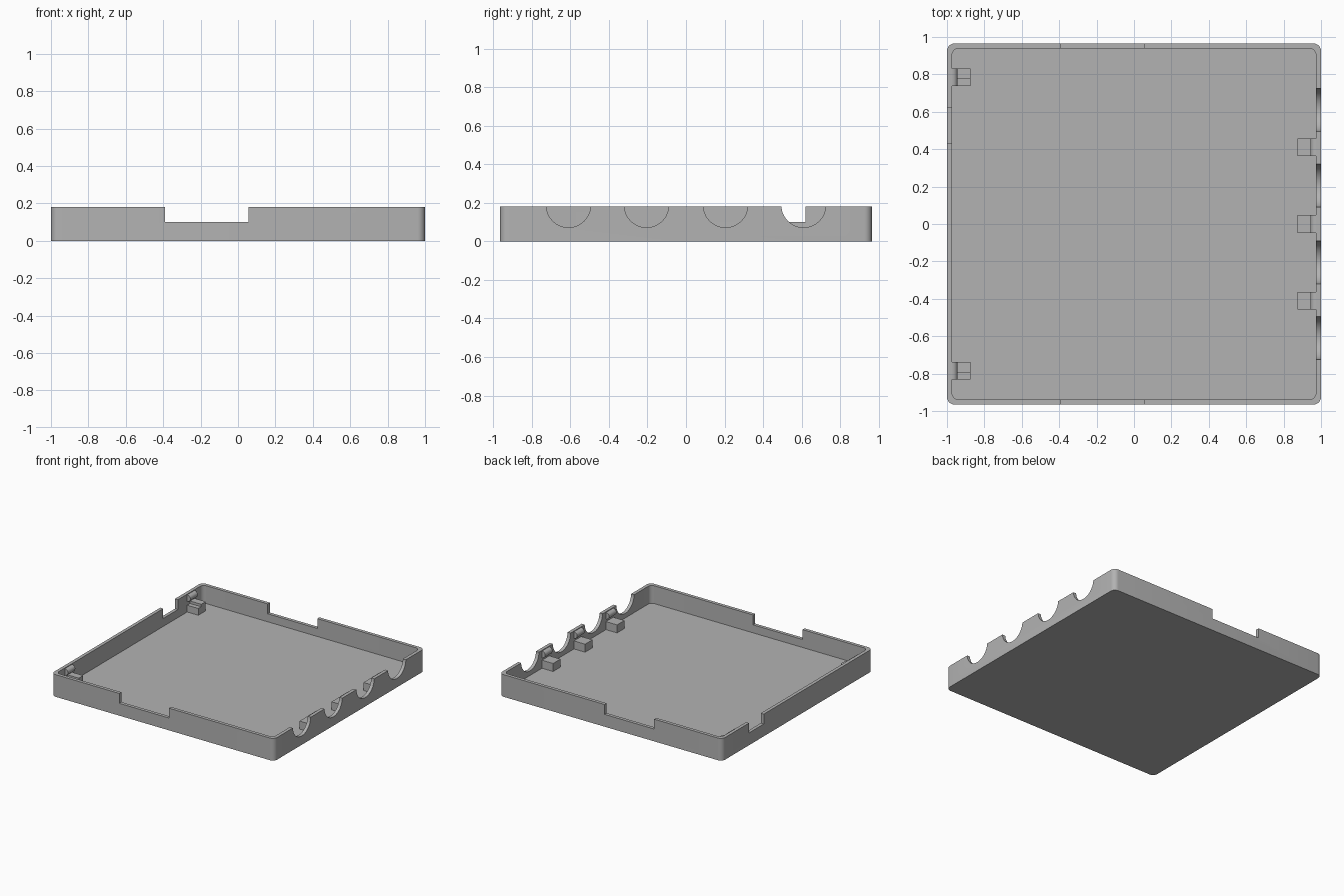
import bpy, bmesh
from math import pi, cos, sin
from mathutils import Matrix, Vector

if "Cube" in bpy.data.objects:
    bpy.data.objects.remove(bpy.data.objects["Cube"])

HALF_X, HALF_Y, HEIGHT = 1.0, 0.965, 0.18
WALL, FLOOR, RIM = 0.027, 0.035, 0.10

grey = bpy.data.materials.new("plain grey")
grey.use_nodes = True
grey.diffuse_color = (0.45, 0.45, 0.45, 1)
grey.node_tree.nodes["Principled BSDF"].inputs["Base Color"].default_value = (0.45, 0.45, 0.45, 1)


def finish(name, bm):
    bmesh.ops.recalc_face_normals(bm, faces=bm.faces)
    mesh = bpy.data.meshes.new(name)
    bm.to_mesh(mesh)
    bm.free()
    mesh.materials.append(grey)
    obj = bpy.data.objects.new(name, mesh)
    bpy.context.collection.objects.link(obj)
    return obj


def add_prism(bm, points, offset):
    """Extrude a closed outline along the offset vector."""
    face = bm.faces.new([bm.verts.new(p) for p in points])
    top = bmesh.ops.extrude_face_region(bm, geom=[face])["geom"]
    bmesh.ops.translate(bm, vec=offset, verts=[v for v in top if isinstance(v, bmesh.types.BMVert)])


def add_box(bm, low, high):
    low, high = Vector(low), Vector(high)
    size = high - low
    matrix = Matrix.Translation((low + high) / 2) @ Matrix.Diagonal((*size, 1))
    bmesh.ops.create_cube(bm, size=1, matrix=matrix)


def rounded_outline(hx, hy, radius, z, steps=6):
    points = []
    for i, (sx, sy) in enumerate([(1, 1), (-1, 1), (-1, -1), (1, -1)]):
        for k in range(steps + 1):
            a = (i + k / steps) * pi / 2
            points.append((sx * (hx - radius) + radius * cos(a),
                           sy * (hy - radius) + radius * sin(a), z))
    return points


def cut(target, bm, name):
    cutter = finish(name, bm)
    cutter.hide_render = True
    mod = target.modifiers.new(name, "BOOLEAN")
    mod.operation, mod.solver, mod.object = "DIFFERENCE", "EXACT", cutter
    bpy.context.view_layer.objects.active = target
    bpy.ops.object.modifier_apply(modifier=name)
    bpy.data.objects.remove(cutter)


# Tray with rounded corners
bm = bmesh.new()
add_prism(bm, rounded_outline(HALF_X, HALF_Y, 0.04, 0), (0, 0, HEIGHT))
tray = finish("tray", bm)

# Hollow interior
bm = bmesh.new()
add_prism(bm, rounded_outline(HALF_X - WALL, HALF_Y - WALL, 0.035, FLOOR), (0, 0, 0.4))
cut(tray, bm, "interior_cutter")

# Wide notches in front and back walls, narrow notch in one side wall
for low, high in [((-0.39, -1.1, RIM), (0.055, -0.9, 0.4)),
                  ((-0.39, 0.9, RIM), (0.055, 1.1, 0.4)),
                  ((-1.1, 0.43, RIM), (-0.9, 0.62, 0.4))]:
    bm = bmesh.new()
    add_box(bm, low, high)
    cut(tray, bm, "notch_cutter")

# Half-round scallops in the other side wall
for y in (-0.61, -0.205, 0.205, 0.61):
    bm = bmesh.new()
    arc = [(0.9, y + 0.115 * cos(a), 0.187 + 0.115 * sin(a))
           for a in (2 * pi * k / 48 for k in range(48))]
    add_prism(bm, arc, (0.2, 0, 0))
    cut(tray, bm, "scallop_cutter")


def add_clip(side, y, stepped, name):
    """Support block on the floor and rounded snap on the wall above it."""
    inner = side * (HALF_X - WALL)
    half = 0.047
    bm = bmesh.new()
    x0, x1 = sorted((side * 0.873, inner + side * 0.005))
    if stepped:
        add_box(bm, (x0, y - half, FLOOR - 0.005), (x1, y - 0.01, 0.09))
        add_box(bm, (x0, y - 0.01, FLOOR - 0.005), (x1, y + half, 0.11))
    else:
        add_box(bm, (x0, y - half, FLOOR - 0.005), (x1, y + half, 0.10))
    finish(name + "_block", bm)
    bm = bmesh.new()
    arc = [(inner - side * 0.029 * sin(a), y - half, 0.147 + 0.027 * cos(a))
           for a in (pi * k / 12 for k in range(13))]
    add_prism(bm, arc, (0, 2 * half, 0))
    finish(name + "_snap", bm)


for i, y in enumerate((-0.41, 0, 0.41)):
    add_clip(1, y, False, f"left_clip_{i + 1}")
for i, y in enumerate((-0.785, 0.785)):
    add_clip(-1, y, True, f"right_clip_{i + 1}")

# Smooth rounded corners and arcs, crisp edges elsewhere
bpy.ops.object.select_all(action="DESELECT")
for obj in bpy.context.collection.objects:
    if obj.type == "MESH" and grey.name in obj.data.materials:
        obj.select_set(True)
        bpy.context.view_layer.objects.active = obj
bpy.ops.object.shade_smooth_by_angle(angle=pi / 6)
